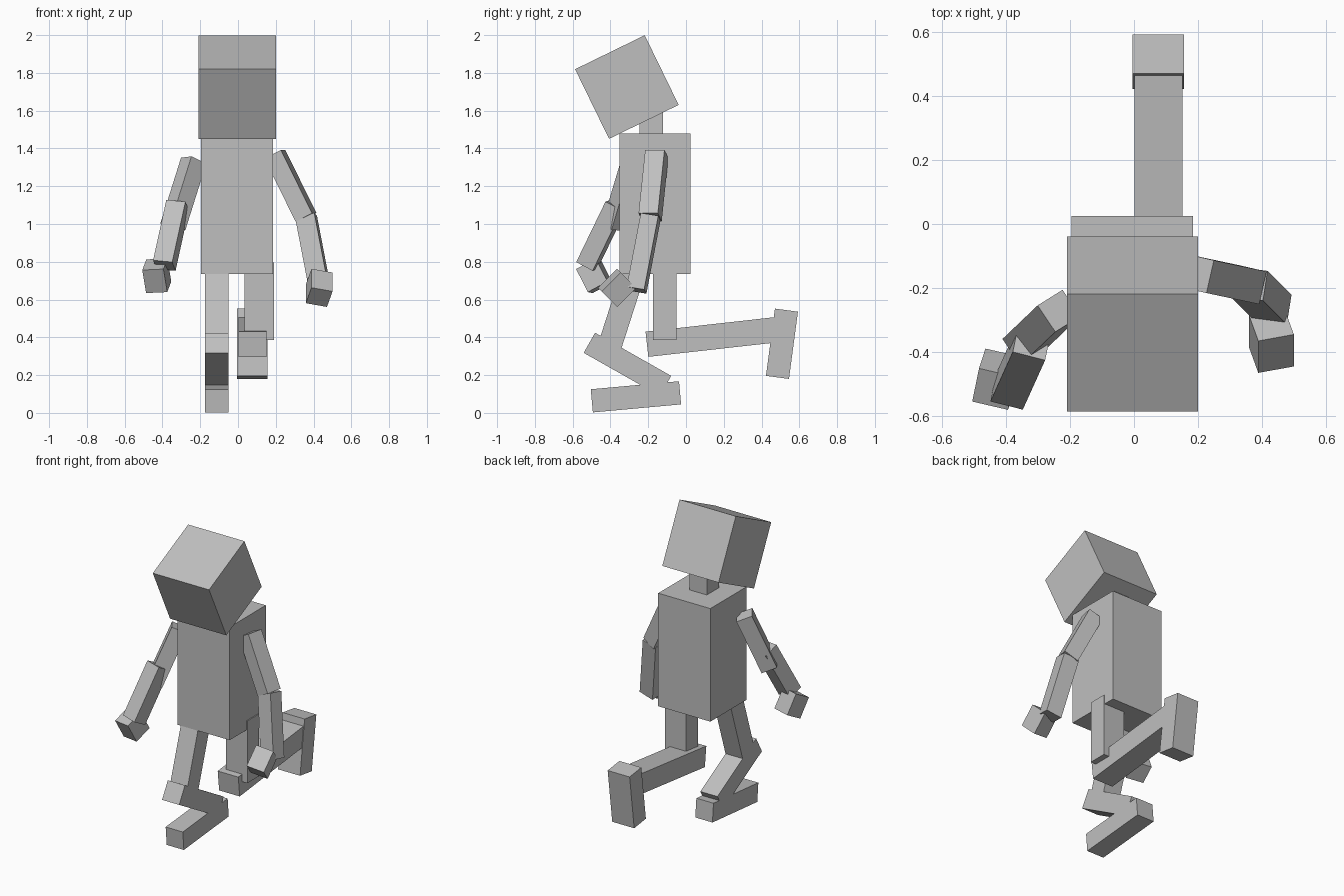
import bpy
from math import radians
from mathutils import Matrix, Vector

cube = bpy.data.objects.get("Cube")
if cube:
    bpy.data.objects.remove(cube, do_unlink=True)

grey = bpy.data.materials.new("plain_grey")
grey.use_nodes = True
colour = (0.52, 0.52, 0.52, 1)
grey.diffuse_color = colour
grey.node_tree.nodes["Principled BSDF"].inputs["Base Color"].default_value = colour


def block(name, centre, size, rotation):
    """A flat-sided box with its size baked into the mesh."""
    bpy.ops.mesh.primitive_cube_add(size=1)
    ob = bpy.context.object
    ob.name = name
    ob.data.transform(Matrix.Diagonal((*size, 1)))
    ob.matrix_world = Matrix.Translation(centre) @ rotation.to_4x4()
    ob.data.materials.append(grey)
    return ob


def tilted(name, centre, size, pitch=0):
    """A box pitched about the x axis, in degrees."""
    return block(name, centre, size, Matrix.Rotation(radians(pitch), 3, 'X'))


def limb(name, start, end, width, depth, side):
    """A box running from start to end, its width facing the side vector."""
    start, end = Vector(start), Vector(end)
    z = (end - start).normalized()
    x = Vector(side)
    x = (x - z * x.dot(z)).normalized()
    y = z.cross(x)
    rotation = Matrix((x, y, z)).transposed()
    return block(name, (start + end) / 2, (width, depth, (end - start).length), rotation)


# Head, neck and torso
tilted("head", (-0.005, -0.313, 1.725), (0.41, 0.41, 0.41), 26)
tilted("neck", (-0.005, -0.183, 1.52), (0.125, 0.125, 0.22))
tilted("torso", (-0.005, -0.163, 1.107), (0.38, 0.376, 0.745))

# Right leg, bent forward
limb("right_thigh", (-0.112, -0.26, 0.80), (-0.112, -0.40, 0.365), 0.125, 0.125, (1, 0, 0))
tilted("right_shin", (-0.112, -0.31, 0.257), (0.125, 0.463, 0.122), -29.5)
tilted("right_foot", (-0.112, -0.265, 0.085), (0.125, 0.469, 0.123), 5.2)

# Left leg, kneeling backward
tilted("left_thigh", (0.113, -0.113, 0.59), (0.155, 0.123, 0.41))
tilted("left_shin", (0.077, 0.146, 0.403), (0.15, 0.71, 0.134), 6.4)
tilted("left_foot", (0.076, 0.508, 0.366), (0.16, 0.123, 0.359), -7.6)

# Left arm
limb("left_upper_arm", (0.195, -0.155, 1.37), (0.36, -0.19, 1.035), 0.10, 0.105, (0.97, -0.22, 0))
limb("left_forearm", (0.36, -0.187, 1.04), (0.435, -0.262, 0.65), 0.105, 0.095, (0.97, -0.15, 0))
limb("left_hand", (0.43, -0.415, 0.612), (0.43, -0.315, 0.712), 0.115, 0.12, (0.97, 0.13, -0.22))

# Right arm
limb("right_upper_arm", (-0.235, -0.272, 1.335), (-0.345, -0.377, 0.985), 0.10, 0.10, (0.53, -0.85, 0))
limb("right_forearm", (-0.32, -0.37, 1.10), (-0.39, -0.525, 0.78), 0.105, 0.10, (0.98, -0.2, 0))
limb("right_hand", (-0.42, -0.455, 0.665), (-0.44, -0.517, 0.787), 0.115, 0.12, (0.97, -0.2, 0))
